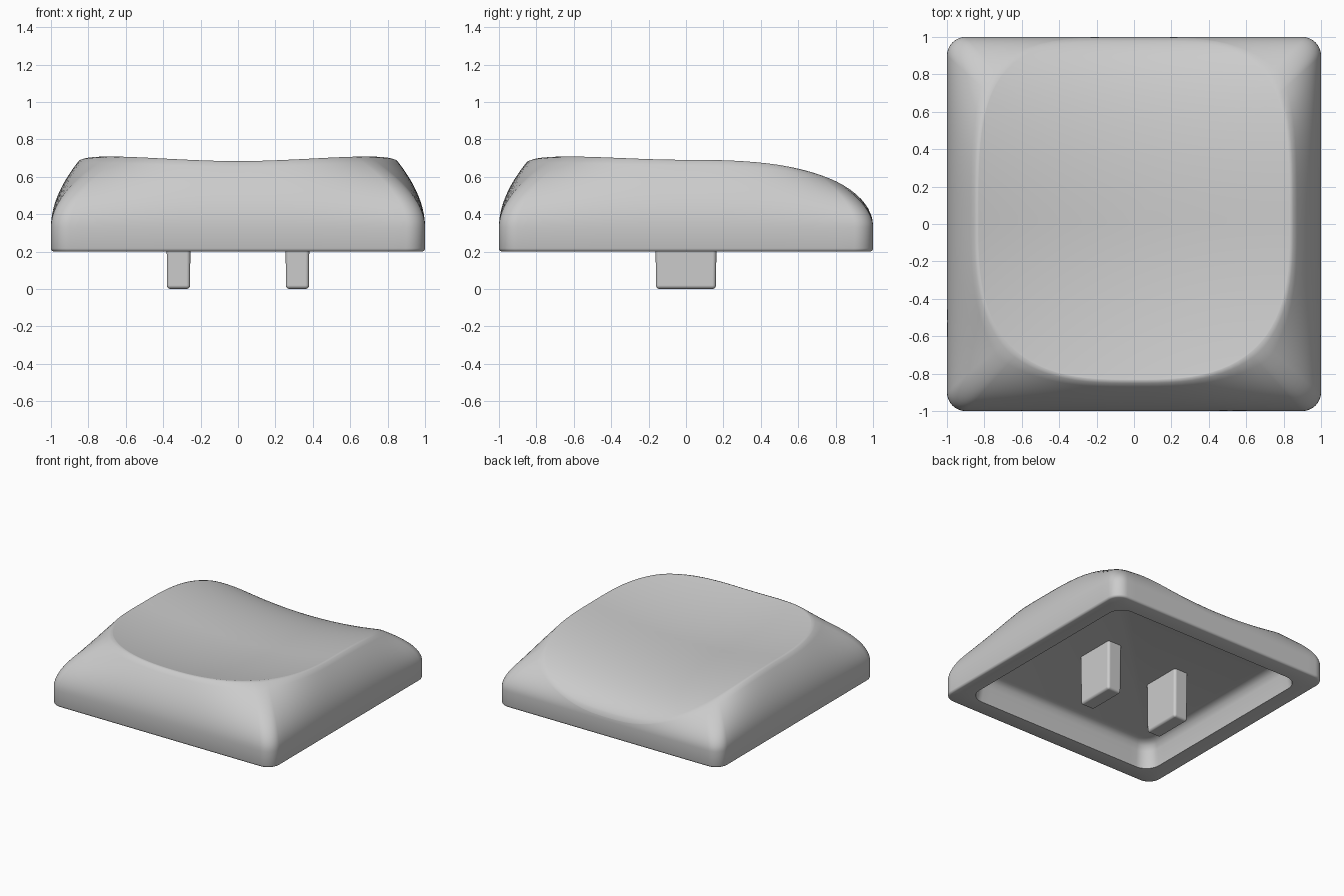
import bpy, bmesh, math

cube = bpy.data.objects.get("Cube")
if cube:
    bpy.data.objects.remove(cube, do_unlink=True)

grey = bpy.data.materials.new("light_grey_plastic")
grey.use_nodes = True
grey.diffuse_color = (0.6, 0.6, 0.6, 1)
grey.node_tree.nodes["Principled BSDF"].inputs["Base Color"].default_value = (0.6, 0.6, 0.6, 1)


def rounded_square(half, radius, side=24, arc=10):
    """Closed counter-clockwise outline with evenly split sides and corners."""
    pts = []
    inner = half - radius
    for k in range(4):
        turn = k * math.pi / 2
        c, s = math.cos(turn), math.sin(turn)
        local = [(half, -inner + 2 * inner * i / side) for i in range(side)]
        for i in range(arc):
            a = math.pi / 2 * i / arc
            local.append((inner + radius * math.cos(a), inner + radius * math.sin(a)))
        pts += [(x * c - y * s, x * s + y * c) for x, y in local]
    return pts


def dish_height(x, y):
    """Scooped top: bowl at the front, rolling down over the back edge."""
    if y < 0:
        spine = 0.6 + 0.12 * y * y
    else:
        spine = 0.34 + 0.26 * math.sqrt(max(0, 1 - y ** 2.5))
    return spine + 0.13 * x * x


def rim_point(x, y):
    """Point of the dish outline in the direction of (x, y)."""
    depth, power = (0.998, 3.7) if y > 0 else (0.845, 2.9)
    size = (abs(x / 0.845) ** power + abs(y / depth) ** power) ** (1 / power)
    return x / size, y / size


def finish(bm, name, angle):
    bmesh.ops.recalc_face_normals(bm, faces=bm.faces)
    mesh = bpy.data.meshes.new(name)
    bm.to_mesh(mesh)
    bm.free()
    obj = bpy.data.objects.new(name, mesh)
    bpy.context.collection.objects.link(obj)
    mesh.materials.append(grey)
    bpy.ops.object.select_all(action="DESELECT")
    obj.select_set(True)
    bpy.context.view_layer.objects.active = obj
    bpy.ops.object.shade_smooth_by_angle(angle=math.radians(angle))
    return obj


def flat_ring(half, radius, z):
    return [(x, y, z) for x, y in rounded_square(half, radius)]


# Cap shell: rings from the hollow's ceiling, around the lip, up the walls
rings = []
for half, radius, z in ((0.77, 0.08, 0.4), (0.8, 0.09, 0.392), (0.825, 0.1, 0.37),
                        (0.84, 0.11, 0.33), (0.86, 0.12, 0.2),
                        (0.985, 0.09, 0.2), (0.996, 0.098, 0.205), (1, 0.1, 0.217)):
    rings.append(flat_ring(half, radius, z))

base = rounded_square(1, 0.1)
rim = [rim_point(x, y) for x, y in base]
STEPS = 14
for i in range(STEPS + 1):
    t = i / STEPS * 0.98
    ring = []
    for (bx, by), (rx, ry) in zip(base, rim):
        top = dish_height(rx, ry)
        low = min(0.33, top - 0.01)
        mid = low + 0.47 * (top - low)
        w = t * t
        ring.append((bx + (rx - bx) * w, by + (ry - by) * w,
                     (1 - t) ** 2 * low + 2 * t * (1 - t) * mid + w * top))
    rings.append(ring)

# Dish: rings shrinking towards the centre, closest together near the rim
DISH = 24
for i in range(DISH):
    s = 0.985 * (1 - (i / DISH) ** 2)
    if i == 0:
        s = 0.988
    rings.append([(x * s, y * s, dish_height(x * s, y * s)) for x, y in rim])

bm = bmesh.new()
loops = [[bm.verts.new(p) for p in ring] for ring in rings]
count = len(base)
for a, b in zip(loops, loops[1:]):
    for i in range(count):
        j = (i + 1) % count
        bm.faces.new((a[i], a[j], b[j], b[i]))
bm.faces.new(loops[0])
centre = bm.verts.new((0, 0, dish_height(0, 0)))
last = loops[-1]
for i in range(count):
    bm.faces.new((last[i], last[(i + 1) % count], centre))
finish(bm, "cap_shell", 50)

# Two mounting posts below the cap, slightly narrower at the tip
for side, name in ((1, "left_post"), (-1, "right_post")):
    bm = bmesh.new()
    bmesh.ops.create_cube(bm, size=1)
    for v in bm.verts:
        taper = 0.97 if v.co.z < 0 else 1.0
        v.co = (side * 0.318 + v.co.x * 0.128 * taper, v.co.y * 0.33 * taper,
                0.21 + v.co.z * 0.42)
    post = finish(bm, name, 50)
    bevel = post.modifiers.new("soft_edges", "BEVEL")
    bevel.width = 0.02
    bevel.segments = 4
    bevel.harden_normals = True
